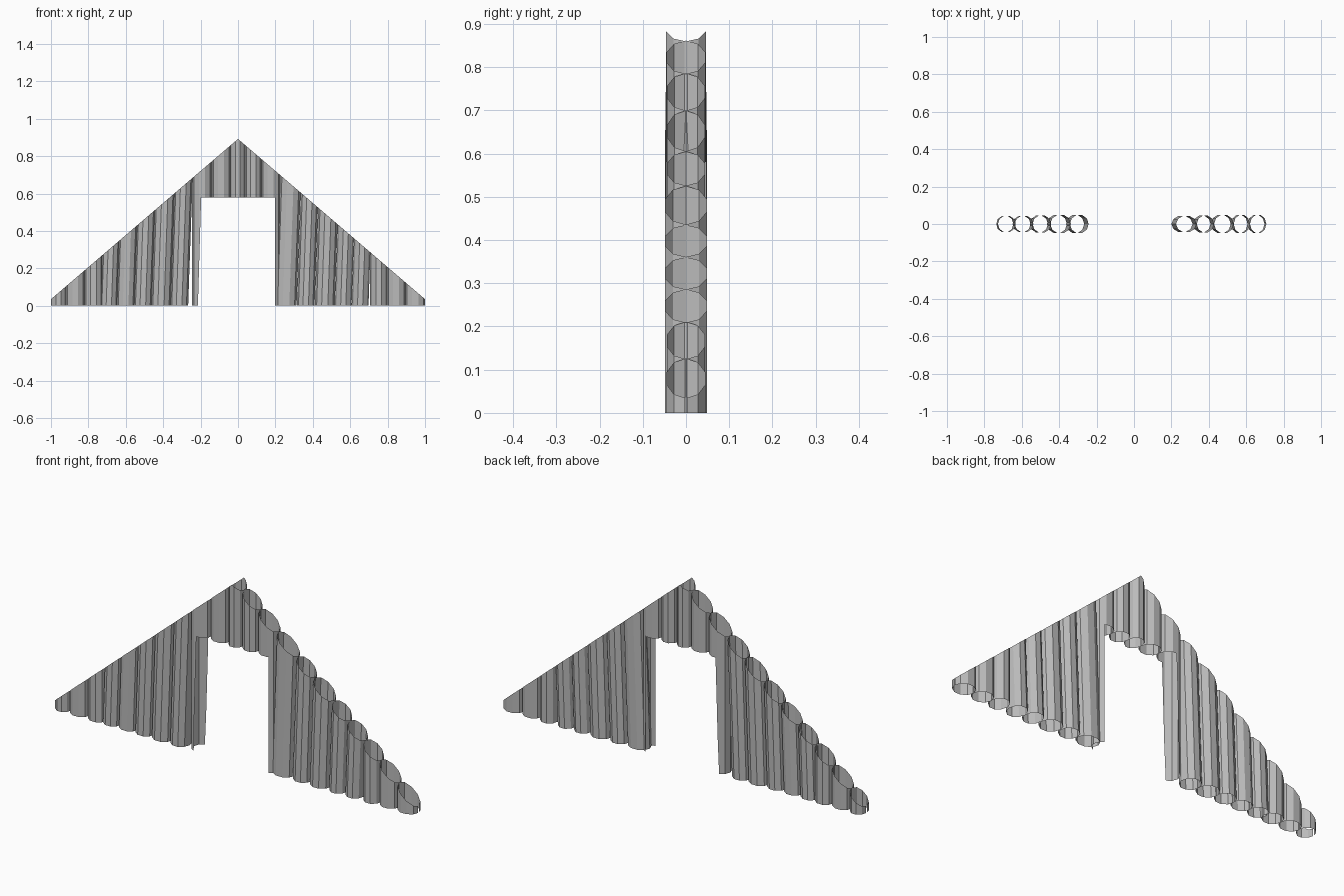
import bpy, bmesh, math, random
from mathutils import Vector

random.seed(4)
cube = bpy.data.objects.get("Cube")
if cube:
    bpy.data.objects.remove(cube, do_unlink=True)

PEAK, SLOPE = 0.892, 0.857      # gable lines
DOOR_X, DOOR_Z = 0.197, 0.58    # doorway opening
SIDES = 10

grey = bpy.data.materials.new("weathered_grey")
grey.use_nodes = True
colour = (0.5, 0.5, 0.5, 1)
grey.diffuse_color = colour
grey.node_tree.nodes["Principled BSDF"].inputs["Base Color"].default_value = colour


def cut(bm, point, normal, faces=None, remove=True):
    """Slice the given faces and drop the side the normal points to."""
    faces = list(faces if faces is not None else bm.faces)
    geom = set(faces)
    for f in faces:
        geom.update(f.edges)
        geom.update(f.verts)
    bmesh.ops.bisect_plane(bm, geom=list(geom), dist=1e-5, plane_co=point,
                           plane_no=Vector(normal).normalized(), clear_outer=remove)


def log(name, x0, x1, lean, depth):
    """Hollow open post, trimmed by the gable and the doorway."""
    bm = bmesh.new()
    mid, rx = (x0 + x1) / 2, (x1 - x0) / 2 + 0.001
    rings = []
    top = PEAK - SLOPE * abs(mid)
    for z in (0, 1):
        # the span is measured where the post meets the gable
        shift = lean * (z - top)
        rings.append([bm.verts.new((mid + shift + rx * math.cos(a), depth * math.sin(a), z))
                      for a in (math.tau * i / SIDES for i in range(SIDES))])
    for i in range(SIDES):
        j = (i + 1) % SIDES
        bm.faces.new((rings[0][i], rings[0][j], rings[1][j], rings[1][i]))
    for side in (-1, 1):
        cut(bm, (0, 0, PEAK), (side * SLOPE, 0, 1))
        cut(bm, (side, 0, 0), (side, 0, 0))
    # doorway: split at the lintel and jambs, then remove the enclosed faces
    if abs(mid) < DOOR_X + 0.1:
        cut(bm, (0, 0, DOOR_Z), (0, 0, 1), remove=False)
        for side, slant in ((-1, 0.03), (1, 0)):
            low = [f for f in bm.faces if f.calc_center_median().z < DOOR_Z]
            cut(bm, (side * DOOR_X, 0, DOOR_Z), (side, 0, slant), low, remove=False)
        inside = []
        for f in bm.faces:
            c = f.calc_center_median()
            left_jamb = -DOOR_X - 0.03 * (DOOR_Z - c.z)
            if c.z < DOOR_Z and left_jamb < c.x < DOOR_X:
                inside.append(f)
        bmesh.ops.delete(bm, geom=inside, context='FACES')
    mesh = bpy.data.meshes.new(name)
    bm.to_mesh(mesh)
    bm.free()
    mesh.materials.append(grey)
    bpy.context.collection.objects.link(bpy.data.objects.new(name, mesh))


# Joints between neighbouring posts along the wall
joints = [-1, -0.92, -0.82, -0.725, -0.635, -0.54, -0.445, -0.34, -0.245, -0.14,
          -0.04, 0.037, 0.125, 0.224, 0.335, 0.428, 0.533, 0.62, 0.708, 0.796, 0.895, 1]
for n, (a, b) in enumerate(zip(joints, joints[1:])):
    mid = (a + b) / 2
    lean = 0.035 if 0.24 < abs(mid) < 0.75 else 0.0
    log(f"wall_log_{n + 1}", a, b, lean, random.uniform(0.045, 0.052))
